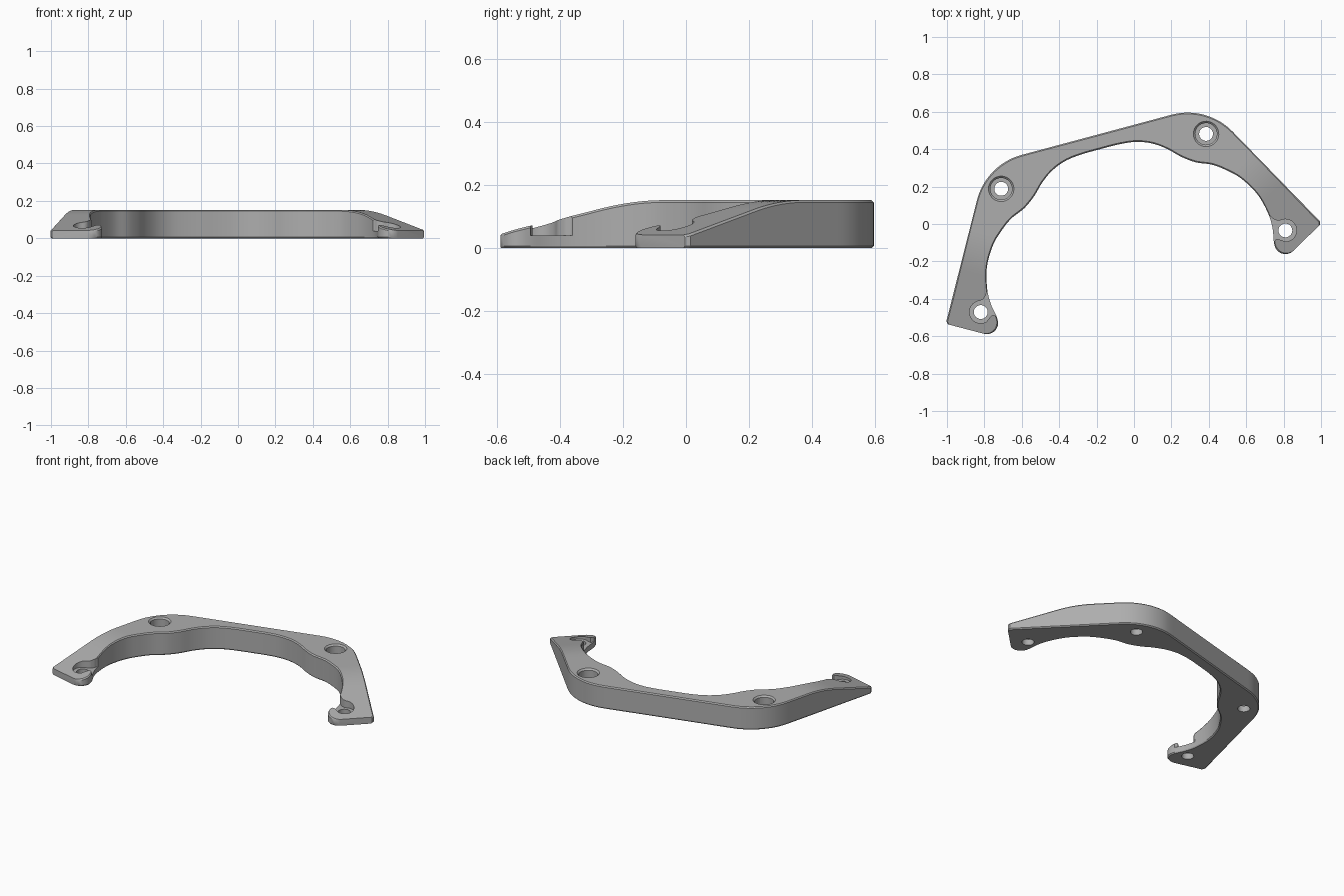
import bpy, bmesh, math
from mathutils import Vector, Matrix

if "Cube" in bpy.data.objects:
    bpy.data.objects.remove(bpy.data.objects["Cube"])

THICK, FLOOR, ROWS, ACROSS, EDGE = 0.152, 0.04, 72, 8, 0.007
PLACE = Matrix.Translation((-0.005, -0.2525, 0)) @ Matrix.Rotation(math.radians(15), 4, "Z")

grey = bpy.data.materials.new("matte grey")
grey.use_nodes = True
grey.diffuse_color = (0.42, 0.42, 0.42, 1)
grey.node_tree.nodes["Principled BSDF"].inputs["Base Color"].default_value = grey.diffuse_color


def arc(cx, cy, r, a0, a1, n):
    angles = [math.radians(a0 + (a1 - a0) * i / n) for i in range(n + 1)]
    return [Vector((cx + r * math.cos(a), cy + r * math.sin(a))) for a in angles]


def smooth_path(points, n=6):
    """Catmull-Rom curve through the points."""
    p = [Vector(q) for q in points]
    p = [2 * p[0] - p[1]] + p + [2 * p[-1] - p[-2]]
    out = []
    for a, b, c, d in zip(p, p[1:], p[2:], p[3:]):
        for i in range(n):
            t = i / n
            out.append(0.5 * (2 * b + (c - a) * t + (2 * a - 5 * b + 4 * c - d) * t * t
                              + (3 * b - a - 3 * c + d) * t ** 3))
    return out + [p[-2]]


def resample(path, n):
    """Evenly spaced points along a polyline."""
    lengths = [(b - a).length for a, b in zip(path, path[1:])]
    total, out, seg, start = sum(lengths), [], 0, 0.0
    for i in range(n + 1):
        s = total * i / n
        while seg < len(lengths) - 1 and s > start + lengths[seg]:
            start += lengths[seg]
            seg += 1
        out.append(path[seg].lerp(path[seg + 1], min(1, (s - start) / max(lengths[seg], 1e-9))))
    return out


def top_height(p):
    """Arms ramp down toward their slanted ends and blend into the flat top."""
    d = max(0, -0.5 * (abs(p.x) - 1.035) + 0.866 * (p.y + 0.015))
    if d < 0.3:
        return 0.042 + 0.27 * d
    t = min(1, (d - 0.3) / 0.215)
    return 0.123 + (THICK - 0.123) * (2 * t - t * t)


def finish(name, bm):
    bmesh.ops.recalc_face_normals(bm, faces=bm.faces)
    mesh = bpy.data.meshes.new(name)
    bm.to_mesh(mesh)
    bm.free()
    mesh.materials.append(grey)
    obj = bpy.data.objects.new(name, mesh)
    bpy.context.collection.objects.link(obj)
    obj.matrix_world = PLACE
    return obj


# Outline of one half: outer edge to the tip, inner edge to the hooked end
outer = [Vector((0, 0.755))] + arc(0.415, 0.42, 0.335, 90, 30, 14)
outer += [Vector((1.034, -0.001)), Vector((1.037, -0.009)), Vector((1.03, -0.018))]
inner = smooth_path([(0, 0.676), (0.1, 0.675), (0.194, 0.664), (0.278, 0.632), (0.348, 0.582),
                     (0.405, 0.526), (0.474, 0.476), (0.557, 0.44), (0.627, 0.388),
                     (0.69, 0.325), (0.75, 0.222), (0.778, 0.11), (0.78, 0.03), (0.768, -0.04)])
inner += arc(0.826, -0.065, 0.06, 180, 300, 12)
outer, inner = resample(outer, ROWS), resample(inner, ROWS)
half = list(zip(outer, inner))
flip = lambda p: Vector((-p.x, p.y))
rows = [(flip(a), flip(b)) for a, b in reversed(half[1:])] + half

# Bracket body: a softened cross-section lofted along the arch
bm = bmesh.new()
loops = []
for a, b in rows:
    step = (b - a).normalized() * EDGE
    ai, bi = a + step, b - step
    section = [(ai, 0), (a, EDGE), (a, top_height(a) - EDGE)]
    for k in range(ACROSS + 1):
        p = ai.lerp(bi, k / ACROSS)
        section.append((p, top_height(p)))
    section += [(b, top_height(b) - EDGE), (b, EDGE), (bi, 0)]
    loops.append([bm.verts.new((p.x, p.y, z)) for p, z in section])
for one, two in zip(loops, loops[1:]):
    for i in range(len(one)):
        j = (i + 1) % len(one)
        bm.faces.new((one[i], one[j], two[j], two[i]))
bm.faces.new(loops[0])
bm.faces.new(loops[-1])
body = finish("bracket_body", bm)


def cut(name, profile, z0, z1, top_profile=None):
    """Subtract a straight or tapered prism from the body."""
    cutter_bm = bmesh.new()
    low = [cutter_bm.verts.new((p[0], p[1], z0)) for p in profile]
    high = [cutter_bm.verts.new((p[0], p[1], z1)) for p in top_profile or profile]
    n = len(low)
    cutter_bm.faces.new(low)
    cutter_bm.faces.new(high)
    for i in range(n):
        j = (i + 1) % n
        cutter_bm.faces.new((low[i], low[j], high[j], high[i]))
    cutter = finish(name, cutter_bm)
    cutter.hide_render = True
    cutter.hide_viewport = True
    mod = body.modifiers.new(name, "BOOLEAN")
    mod.operation, mod.solver, mod.object = "DIFFERENCE", "EXACT", cutter
    cutters.append(cutter)


def circle(x, y, r):
    return arc(x, y, r, 0, 360, 40)[:-1]


cutters = []
for side, label in ((1, "left"), (-1, "right")):
    # Deep bolt hole at the shoulder with a chamfered counterbore
    x, y = side * 0.567, 0.608
    cut(label + "_shoulder_bore", circle(x, y, 0.058), FLOOR, 0.3)
    cut(label + "_shoulder_chamfer", circle(x, y, 0.056), THICK - 0.012, THICK + 0.008,
        circle(x, y, 0.076))
    cut(label + "_shoulder_hole", circle(x, y, 0.037), -0.1, 0.1)
    # Bolt seat at the hooked end, open toward the inside of the arch
    x, y = side * 0.843, 0.0
    seat = arc(0.843, 0, 0.06, 80, 290, 24)
    seat = arc(0.843, 0, 0.06, 100, -105, 24)
    seat += smooth_path([(0.81, -0.045), (0.785, -0.032), (0.765, -0.045), (0.7, -0.06)], 4)
    seat += smooth_path([(0.7, 0.12), (0.775, 0.1), (0.795, 0.078), (0.815, 0.062)], 4)
    cut(label + "_end_seat", [(side * p.x, p.y) for p in seat], FLOOR, 0.3)
    cut(label + "_end_hole", circle(x, y, 0.037), -0.1, 0.1)

# Bake the cuts and drop the cutters
depsgraph = bpy.context.evaluated_depsgraph_get()
baked = bpy.data.meshes.new_from_object(body.evaluated_get(depsgraph))
body.modifiers.clear()
body.data = baked
for cutter in cutters:
    bpy.data.objects.remove(cutter)

bpy.ops.object.select_all(action="DESELECT")
bpy.context.view_layer.objects.active = body
body.select_set(True)
bpy.ops.object.shade_smooth_by_angle(angle=math.radians(30))
